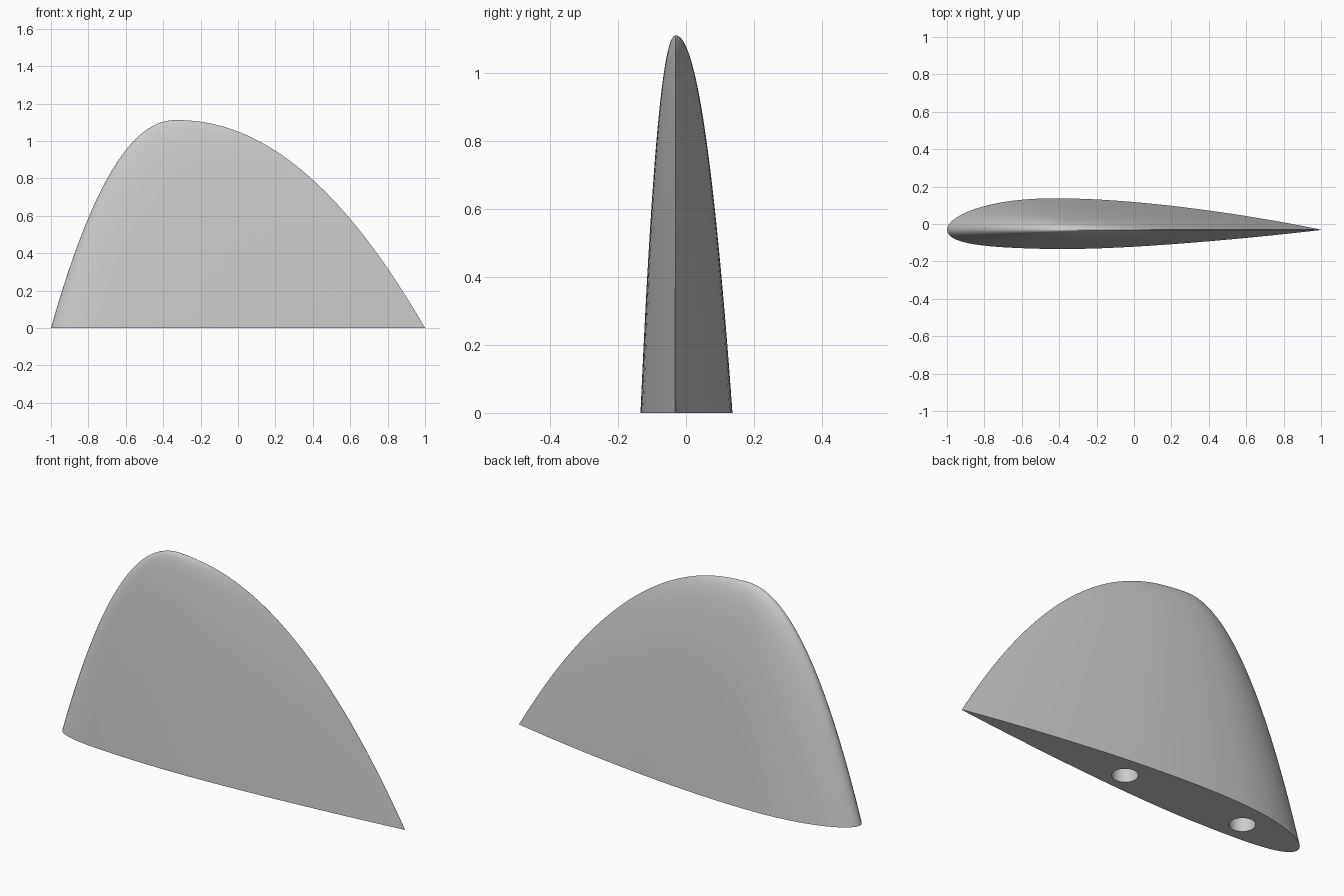
import bpy, bmesh, math

cube = bpy.data.objects.get("Cube")
if cube:
    bpy.data.objects.remove(cube, do_unlink=True)

HEIGHT, TIP_X, MID_Y = 1.112, -0.33, -0.031
THICK, CAMBER, CAMBER_POS = 0.1355, 0.0163, 0.25
SIDE, RINGS = 40, 56

grey = bpy.data.materials.new("plain grey")
grey.use_nodes = True
grey.diffuse_color = (0.6, 0.6, 0.6, 1)
grey.node_tree.nodes["Principled BSDF"].inputs["Base Color"].default_value = (0.6, 0.6, 0.6, 1)


def foil(t, side):
    """Offset of a cambered wing section at chord fraction t (side is 1 or -1)."""
    half = 5 * THICK * (0.2969 * math.sqrt(t) - 0.126 * t - 0.3516 * t**2
                        + 0.2843 * t**3 - 0.1030 * t**4)
    p = CAMBER_POS
    d = p * p if t < p else (1 - p) ** 2
    base = 0 if t < p else 1 - 2 * p
    return side * half + CAMBER / d * (base + 2 * p * t - t * t)


# Closed section: back side from trailing to leading edge, then the front side
ts = [(1 - math.cos(math.pi * i / SIDE)) / 2 for i in range(SIDE + 1)]
section = [(t, foil(t, 1)) for t in reversed(ts)] + [(t, foil(t, -1)) for t in ts[1:]]

# Fin: sections shrink along the curved leading and trailing edges to the tip
bm = bmesh.new()
rings = []
for i in range(RINGS):
    u = math.cos(math.pi / 2 * i / RINGS)
    drop = u ** 2.1
    left = TIP_X - (1 + TIP_X) * drop ** (1 / 2.13)
    chord = TIP_X + (1 - TIP_X) * drop ** (1 / 2.08) - left
    rings.append([bm.verts.new((left + chord * t, MID_Y + chord * y, HEIGHT * (1 - drop)))
                  for t, y in section])
tip = bm.verts.new((TIP_X, MID_Y, HEIGHT))
n = len(section)
for a, b in zip(rings, rings[1:]):
    for j in range(n):
        k = (j + 1) % n
        bm.faces.new((a[j], a[k], b[k], b[j]))
for j in range(n):
    bm.faces.new((rings[-1][j], rings[-1][(j + 1) % n], tip))
bm.faces.new(rings[0])
bmesh.ops.recalc_face_normals(bm, faces=bm.faces)
mesh = bpy.data.meshes.new("fin")
bm.to_mesh(mesh)
bm.free()
mesh.materials.append(grey)
fin = bpy.data.objects.new("fin", mesh)
bpy.context.collection.objects.link(fin)
bpy.context.view_layer.objects.active = fin

# Two round mounting sockets in the underside
for x in (-0.656, 0.044):
    bpy.ops.mesh.primitive_cylinder_add(vertices=48, radius=0.061, depth=0.6, location=(x, -0.012, 0))
    cutter = bpy.context.object
    cutter.name = "socket_cutter"
    cutter.hide_render = True
    cutter.data.materials.append(grey)
    bpy.context.view_layer.objects.active = fin
    mod = fin.modifiers.new("socket", 'BOOLEAN')
    mod.operation, mod.solver, mod.object = 'DIFFERENCE', 'EXACT', cutter
    bpy.ops.object.modifier_apply(modifier=mod.name)
    bpy.data.objects.remove(cutter, do_unlink=True)

bpy.ops.object.select_all(action='DESELECT')
fin.select_set(True)
bpy.context.view_layer.objects.active = fin
bpy.ops.object.shade_smooth_by_angle(angle=math.radians(40))
